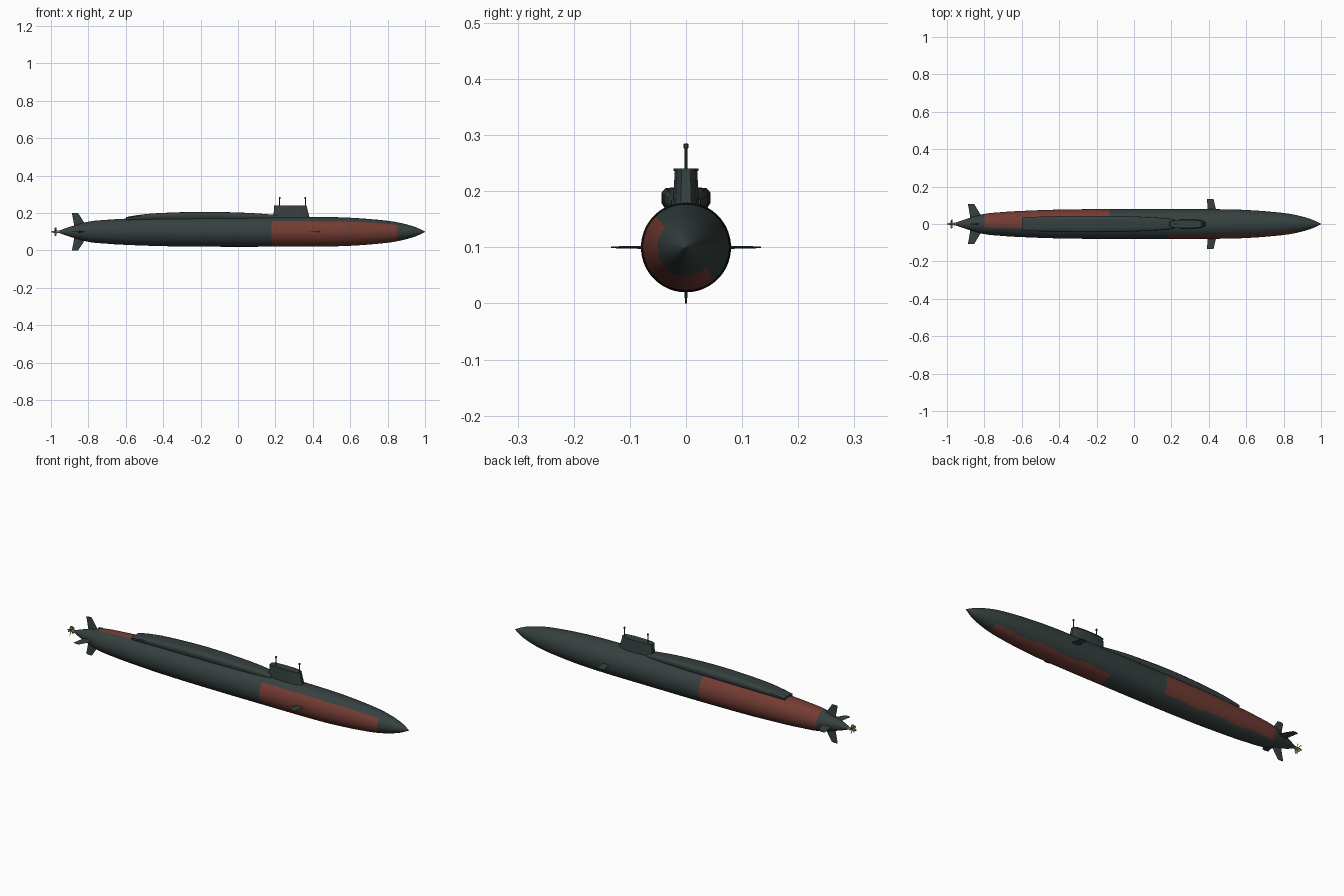
import bpy, bmesh, math
from mathutils import Vector, Matrix

cube = bpy.data.objects.get("Cube")
if cube:
    bpy.data.objects.remove(cube)


def material(name, color):
    m = bpy.data.materials.new(name)
    m.use_nodes = True
    m.diffuse_color = (*color, 1)
    m.node_tree.nodes["Principled BSDF"].inputs["Base Color"].default_value = (*color, 1)
    return m


SLATE = material("dark slate", (0.036, 0.052, 0.05))
RED = material("rust red", (0.17, 0.045, 0.033))
BRASS = material("brass", (0.26, 0.18, 0.07))
AXIS = 0.1  # height of the hull centreline


def finish(name, bm, mats, angle=30):
    bmesh.ops.recalc_face_normals(bm, faces=bm.faces)
    me = bpy.data.meshes.new(name)
    bm.to_mesh(me)
    bm.free()
    ob = bpy.data.objects.new(name, me)
    bpy.context.collection.objects.link(ob)
    for m in mats:
        me.materials.append(m)
    bpy.ops.object.select_all(action="DESELECT")
    ob.select_set(True)
    bpy.context.view_layer.objects.active = ob
    bpy.ops.object.shade_smooth_by_angle(angle=math.radians(angle))
    return ob


def loft(name, sections, mats, angle=30, rule=None):
    """Skin closed sections of equal point count, capping both ends."""
    bm = bmesh.new()
    rings = [[bm.verts.new(p) for p in s] for s in sections]
    for a, b in zip(rings, rings[1:]):
        for i in range(len(a)):
            j = (i + 1) % len(a)
            bm.faces.new((a[i], a[j], b[j], b[i]))
    bm.faces.new(rings[0])
    bm.faces.new(rings[-1])
    if rule:
        for f in bm.faces:
            f.material_index = rule(f.calc_center_median())
    return finish(name, bm, mats, angle)


def smooth_path(points, steps):
    """Catmull-Rom curve through the points."""
    p = [Vector(q) for q in points]
    p = [p[0]] + p + [p[-1]]
    out = []
    for a, b, c, d in zip(p, p[1:], p[2:], p[3:]):
        for k in range(steps):
            t = k / steps
            out.append(0.5 * (2 * b + (c - a) * t + (2 * a - 5 * b + 4 * c - d) * t**2
                              + (3 * b - a - 3 * c + d) * t**3))
    return out + [p[-1]]


# Hull: body of revolution along x, with two painted areas
profile = [(-0.965, 0.003), (-0.9, 0.026), (-0.8, 0.054), (-0.7, 0.064), (-0.6, 0.07),
           (-0.4, 0.077), (-0.13, 0.08), (0.18, 0.08), (0.45, 0.079), (0.6, 0.075),
           (0.75, 0.064), (0.85, 0.051), (0.94, 0.028), (1.0, 0.001)]
SIDES = 72


def paint(c):
    a = math.degrees(math.atan2(c.z - AXIS, c.y))
    wave = 4 * math.sin(c.x * 25)
    if -0.8 < c.x < -0.13:
        return int(-42 + wave < a < 112)
    if 0.18 < c.x < 0.85:
        return int(a > 137 or a < -48 + wave)
    return 0


loft("hull", [[(q.x, q.y * math.cos(2 * math.pi * i / SIDES),
                AXIS + q.y * math.sin(2 * math.pi * i / SIDES)) for i in range(SIDES)]
              for q in smooth_path(profile, 6)], [SLATE, RED], 40, paint)

# Raised casing behind the sail: x, half width, top height
casing = [(-0.6, 0.034, 0.178), (-0.53, 0.038, 0.19), (-0.42, 0.042, 0.2),
          (-0.2, 0.044, 0.207), (0.0, 0.04, 0.203), (0.12, 0.034, 0.197), (0.21, 0.026, 0.189)]
half = [(0.7, 0.0), (1, 0.45), (1, 0.8), (0.82, 0.97), (0.4, 1)]
sections = []
for x, w, top in smooth_path(casing, 3):
    base = 0.158
    right = [(x, w * u, base + (top - base) * v) for u, v in half]
    sections.append(right + [(x, -y, z) for x, y, z in reversed(right)])
loft("raised_casing", sections, [SLATE], 50)

# Sail: plan outline (fraction of length, fraction of width) lofted upward
plan = [(0, 0.55), (0.12, 0.9), (0.4, 1), (0.7, 1), (0.92, 0.8), (1, 0.4)]


def sail_ring(x0, x1, w, z):
    side = [(x0 + (x1 - x0) * u, w * v, z) for u, v in plan]
    return side + [(x, -y, z) for x, y, z in reversed(side)]


loft("sail", [sail_ring(0.185, 0.388, 0.025, 0.16), sail_ring(0.19, 0.38, 0.023, 0.185),
              sail_ring(0.193, 0.367, 0.02, 0.236), sail_ring(0.193, 0.367, 0.022, 0.236),
              sail_ring(0.193, 0.367, 0.022, 0.24)], [SLATE], 35)


def turned(name, x, rows, mat, sides=12):
    """Vertical turned part from (radius, height) rows."""
    loft(name, [[(x + r * math.cos(2 * math.pi * i / sides), r * math.sin(2 * math.pi * i / sides), z)
                 for i in range(sides)] for r, z in rows], [mat])


# Masts with a small head
for name, x in (("aft_mast", 0.223), ("forward_mast", 0.36)):
    turned(name, x, [(0.0025, 0.23), (0.0025, 0.276), (0.0045, 0.277),
                     (0.0045, 0.283), (0.003, 0.285)], SLATE)


def fin(name, root, tip, r0, r1, thick, turn):
    """Tapered fin reaching outward along +y, then turned about the hull axis."""
    spin = Matrix.Rotation(turn, 3, "X")
    rings = []
    for (a, b), r, t in ((root, r0, thick), (tip, r1, thick * 0.5)):
        pts = [(a, r, 0), (a + (b - a) * 0.6, r, t), (b, r, 0), (a + (b - a) * 0.6, r, -t)]
        rings.append([spin @ Vector(p) + Vector((0, 0, AXIS)) for p in pts])
    loft(name, rings, [SLATE], 20)


# Four stern fins and two bow planes
for i, name in enumerate(("left_stern_plane", "upper_rudder", "right_stern_plane", "lower_rudder")):
    reach = 0.1 if i % 2 else 0.108
    fin(name, (-0.872, -0.8), (-0.888, -0.855), 0.015, reach, 0.004, i * math.pi / 2)
for name, turn in (("left_bow_plane", 0), ("right_bow_plane", math.pi)):
    fin(name, (0.395, 0.44), (0.39, 0.425), 0.07, 0.134, 0.003, turn)

# Propeller: hub and five twisted blades
loft("propeller_hub", [[(x, r * math.cos(math.pi * i / 8), AXIS + r * math.sin(math.pi * i / 8))
                        for i in range(16)]
                       for x, r in ((-1.0, 0.001), (-0.99, 0.005), (-0.96, 0.007), (-0.95, 0.006))],
     [BRASS])
for k in range(5):
    spin = Matrix.Rotation(2 * math.pi * k / 5 + math.pi / 2, 3, "X")
    rings = []
    for r, w, pitch in ((0.003, 0.004, 50), (0.012, 0.008, 40), (0.019, 0.008, 32), (0.024, 0.004, 28)):
        twist = Matrix.Rotation(math.radians(pitch), 3, "Y")
        quad = [(-0.001, -w), (0.001, -w), (0.001, w), (-0.001, w)]
        blade = Matrix.Rotation(math.radians(90), 3, "X")
        rings.append([spin @ (blade @ (Matrix.Rotation(math.radians(pitch), 3, "Z") @ Vector((a, b, -r))))
                      + Vector((-0.975, 0, AXIS)) for a, b in quad])
    loft(f"propeller_blade_{k + 1}", rings, [BRASS], 40)
